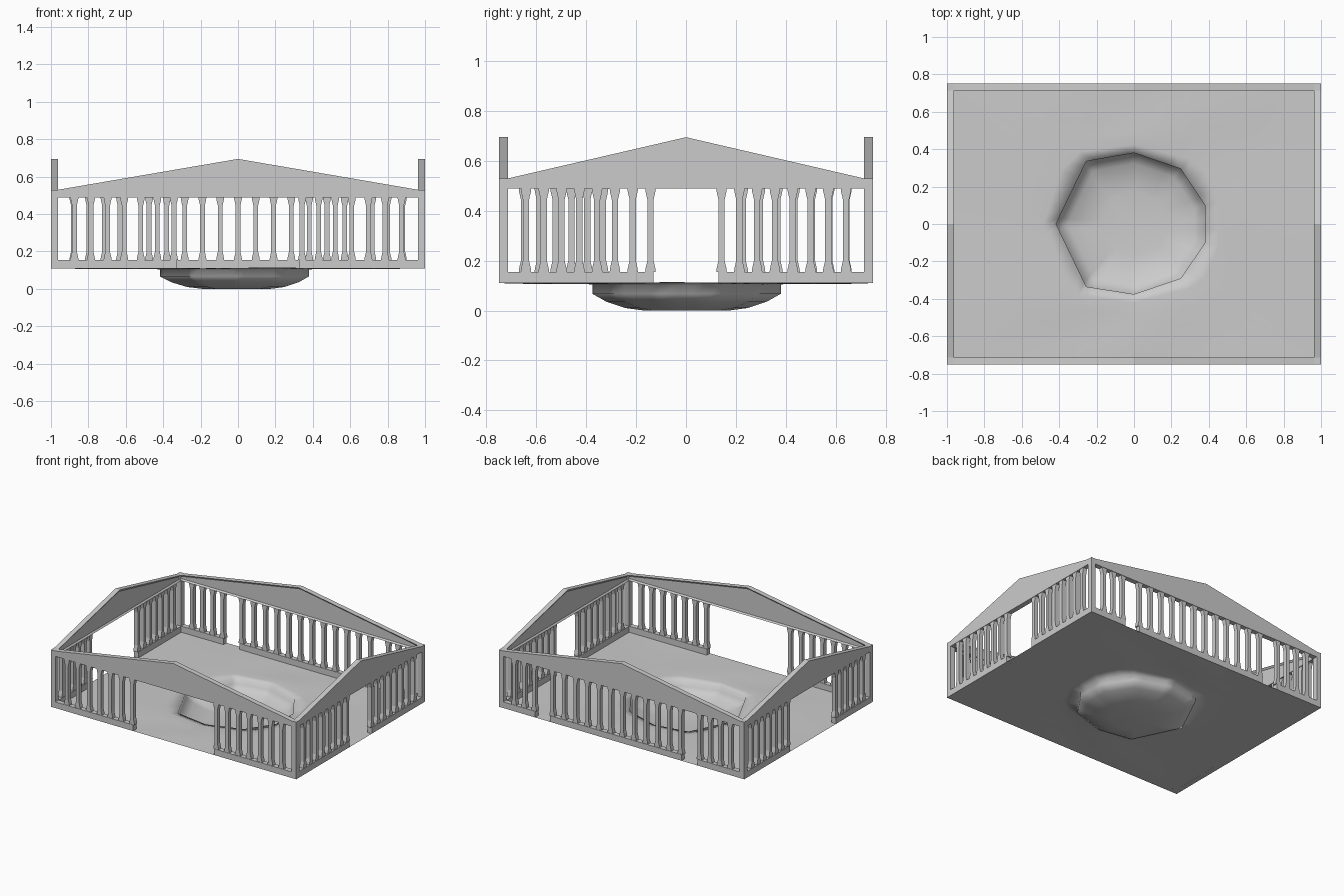
import bpy, bmesh, math
from mathutils import Vector

cube = bpy.data.objects.get("Cube")
if cube:
    bpy.data.objects.remove(cube)

stone = bpy.data.materials.new("grey_stone")
stone.use_nodes = True
GREY = (0.6, 0.6, 0.6, 1)
stone.diffuse_color = GREY
stone.node_tree.nodes["Principled BSDF"].inputs["Base Color"].default_value = GREY

BASE, RAIL, HEAD, EAVE, APEX = 0.11, 0.155, 0.49, 0.53, 0.695
THICK, COL = 0.037, 0.0125


def finish(name, bm, smooth=False):
    bmesh.ops.recalc_face_normals(bm, faces=bm.faces)
    mesh = bpy.data.meshes.new(name)
    bm.to_mesh(mesh)
    bm.free()
    mesh.materials.append(stone)
    mesh.polygons.foreach_set("use_smooth", [smooth] * len(mesh.polygons))
    obj = bpy.data.objects.new(name, mesh)
    bpy.context.collection.objects.link(obj)
    return obj


def slab(bm, outline, front, depth):
    """Extrude an (along, up) outline inward; return its inner face."""
    face = bm.faces.new([bm.verts.new((u, front, z)) for u, z in outline])
    new = bmesh.ops.extrude_face_region(bm, geom=[face], use_keep_orig=True)["geom"]
    bmesh.ops.translate(bm, vec=(0, depth, 0),
                        verts=[g for g in new if isinstance(g, bmesh.types.BMVert)])
    return next(g for g in new if isinstance(g, bmesh.types.BMFace))


def box(bm, a, b, low, high):
    slab(bm, [(a, low), (b, low), (b, high), (a, high)], 0, THICK)


def column(bm, u):
    # Slim shaft flaring at foot and capital
    side = [(0.021, RAIL), (0.020, RAIL + 0.012), (COL, RAIL + 0.045),
            (COL, HEAD - 0.045), (0.020, HEAD - 0.012), (0.021, HEAD)]
    outline = [(u + w, z) for w, z in side] + [(u - w, z) for w, z in reversed(side)]
    slab(bm, outline, 0.003, THICK - 0.006)


def wall(name, half, end, spans, location, turn):
    """Colonnade wall; each span is (start, stop, gaps between columns)."""
    bm = bmesh.new()
    for a, b, count in spans:
        box(bm, a, b, BASE, RAIL)
        left = a if a <= -end else a + COL
        right = b if b >= end else b - COL
        for i in range(count + 1):
            u = left + (right - left) * i / count
            if abs(u) < end - 0.001:
                column(bm, u)
    # Corner posts
    if half > end:
        for s in (-1, 1):
            box(bm, s * half, s * end, BASE, HEAD)
    # Gable with a shallow recessed panel on the inner side
    outline = [(-half, HEAD), (half, HEAD), (half, EAVE)]
    if half > end:
        outline += [(end, EAVE), (0, APEX), (-end, EAVE), (-half, EAVE)]
    else:
        outline += [(0, APEX), (-half, EAVE)]
    inner = slab(bm, outline, 0, THICK)
    bmesh.ops.inset_region(bm, faces=[inner], thickness=0.015, depth=0)
    bmesh.ops.translate(bm, verts=inner.verts, vec=(0, -0.01, 0))
    obj = finish(name, bm)
    obj.location = location
    obj.rotation_euler.z = math.radians(turn)


X, Y = 1.0, 0.75
EX, EY = X - THICK, Y - THICK
wall("front_wall", X, EX, [(-EX, -0.33, 7), (0.33, EX, 7)], (0, -Y, 0), 0)
# Turned walls run the other way along their axis
wall("back_wall", X, EX, [(-EX, -0.705, 3), (-0.583, 0.488, 11), (0.618, EX, 4)],
     (0, Y, 0), 180)
wall("right_side_wall", EY, EY, [(-EY, -0.13, 8), (0.13, EY, 8)], (X, 0, 0), 90)
wall("left_side_wall", EY, EY, [(-EY, -0.215, 7), (0.32, EY, 6)], (-X, 0, 0), -90)

# Floor sheet with a sunken nine-sided basin
rim = [Vector(p) for p in ((0, .38), (.25, .295), (.38, .1), (.38, -.1), (.25, -.29),
                           (0, -.375), (-.255, -.335), (-.417, 0), (-.255, .335))]
corners = [Vector(p) for p in ((-X, Y), (X, Y), (X, -Y), (-X, -Y))]


def reach(poly, ray):
    """Distance from the centre to a clockwise convex outline along a ray."""
    best = 9
    for p, q in zip(poly, poly[1:] + poly[:1]):
        n = Vector((p.y - q.y, q.x - p.x)).normalized()
        if n.dot(ray) > 1e-6:
            best = min(best, n.dot(p) / n.dot(ray))
    return best


angles = [math.atan2(p.y, p.x) for p in rim + corners]
for i in range(40):
    a = -math.pi + (i + 0.5) * math.tau / 40
    if all(abs(a - b) > 0.05 for b in angles):
        angles.append(a)
angles.sort()

basin = [(0.45, 0.0), (0.65, 0.01), (0.85, 0.035), (1, 0.067), (1, 0.104)]
apron = [0.12, 0.3, 0.5, 0.75, 1]
bm = bmesh.new()
rings = [[] for _ in basin + apron]
for a in angles:
    ray = Vector((math.cos(a), math.sin(a)))
    near, far = reach(rim, ray), reach(corners, ray)
    points = [(ray * near * s, z) for s, z in basin]
    for t in apron:
        p = ray * (near + (far - near) * t)
        fold = 0.004 * math.sin(5 * a + 4 * t) * math.sin(math.pi * t)
        points.append((p, BASE + fold))
    for ring, (p, z) in zip(rings, points):
        ring.append(bm.verts.new((p.x, p.y, z)))
bm.faces.new(rings[0])
n = len(angles)
for r, s in zip(rings, rings[1:]):
    for i in range(n):
        j = (i + 1) % n
        bm.faces.new((r[i], r[j], s[j], s[i]))
finish("floor_with_basin", bm, smooth=True)
